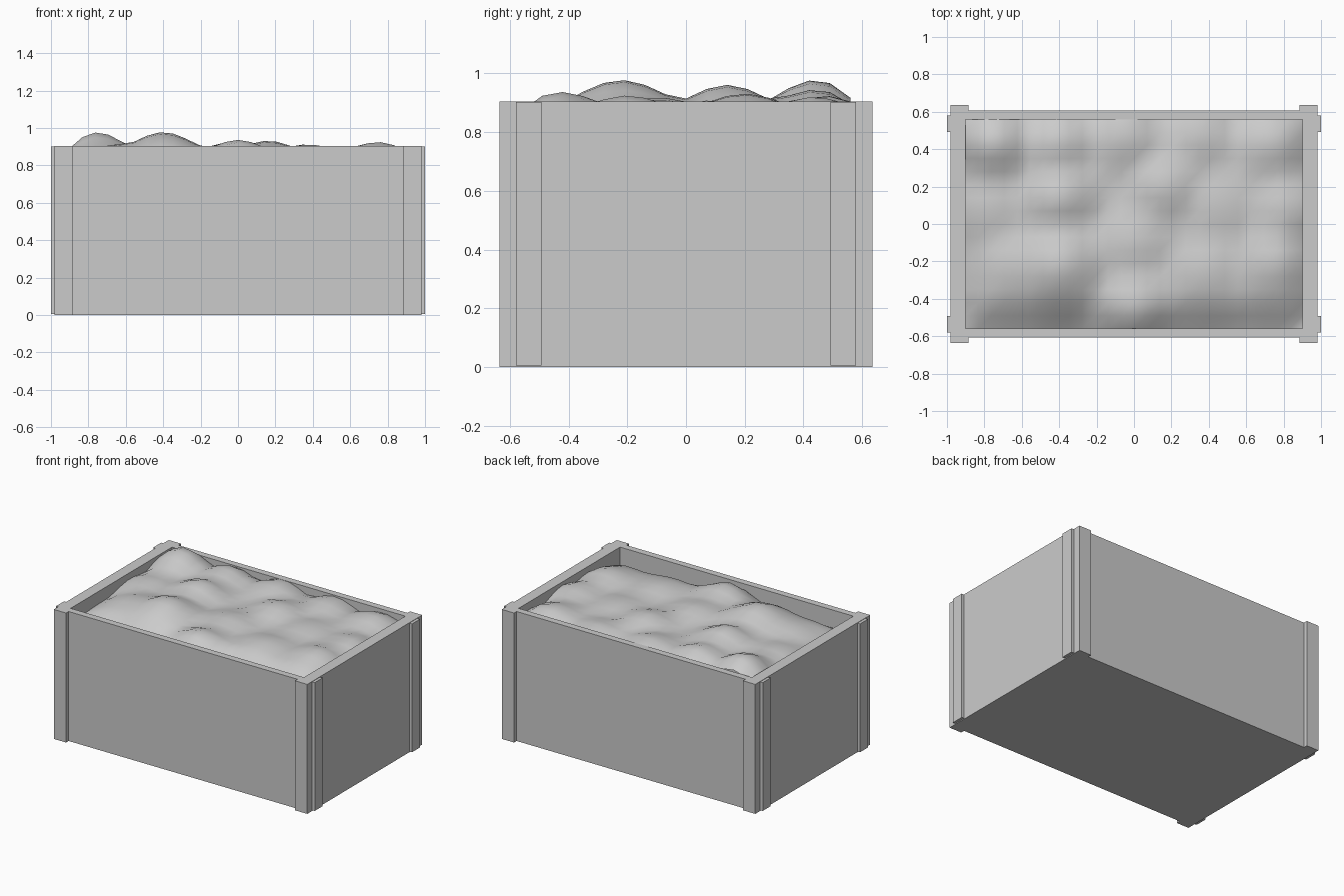
import bpy, math

if "Cube" in bpy.data.objects:
    bpy.data.objects.remove(bpy.data.objects["Cube"])

TOP = 0.905


def box(name, x0, x1, y0, y1, z0, z1):
    v = [(x, y, z) for z in (z0, z1) for x, y in ((x0, y0), (x1, y0), (x1, y1), (x0, y1))]
    f = [(3, 2, 1, 0), (4, 5, 6, 7), (0, 1, 5, 4), (1, 2, 6, 5), (2, 3, 7, 6), (3, 0, 4, 7)]
    me = bpy.data.meshes.new(name)
    me.from_pydata(v, [], f)
    ob = bpy.data.objects.new(name, me)
    bpy.context.collection.objects.link(ob)
    return ob


# Crate floor and four walls
box("floor", -0.902, 0.902, -0.56, 0.56, 0, 0.04)
for s, n in ((-1, "front"), (1, "back")):
    a, b = sorted((s * 0.56, s * 0.607))
    box(n + "_wall", -0.98, 0.98, a, b, 0, TOP)
for s, n in ((-1, "left"), (1, "right")):
    a, b = sorted((s * 0.902, s * 0.98))
    box(n + "_wall", a, b, -0.56, 0.56, 0, TOP)

# Corner battens: one on each long wall end, one on each short wall end
for sx, nx in ((-1, "left"), (1, "right")):
    for sy, ny in ((-1, "front"), (1, "back")):
        xa, xb = sorted((sx * 0.885, sx * 0.98))
        ya, yb = sorted((sy * 0.607, sy * 0.635))
        box(f"{ny}_{nx}_long_batten", xa, xb, ya, yb, 0, TOP)
        xa, xb = sorted((sx * 0.98, sx * 1.0))
        ya, yb = sorted((sy * 0.493, sy * 0.58))
        box(f"{ny}_{nx}_side_batten", xa, xb, ya, yb, 0.005, 0.902)

# Heaped soil filling: mounds given as x, y, height, radius
mounds = [
    (-0.75, 0.44, 0.978, 0.13), (-0.40, -0.22, 0.978, 0.15), (-0.62, -0.22, 0.915, 0.14),
    (-0.40, 0.14, 0.962, 0.13), (-0.40, 0.44, 0.945, 0.13), (-0.04, 0.48, 0.925, 0.14),
    (0.36, 0.48, 0.912, 0.14), (0.73, 0.44, 0.922, 0.13), (0.16, 0.20, 0.932, 0.13),
    (0.00, -0.10, 0.918, 0.14), (0.00, -0.43, 0.937, 0.13), (0.38, -0.25, 0.912, 0.14),
    (0.75, -0.20, 0.925, 0.13), (0.80, 0.08, 0.91, 0.13), (0.45, 0.10, 0.90, 0.15),
    (-0.75, 0.10, 0.90, 0.15),
]


def soil_height(x, y):
    edge = min(0.9 - abs(x), 0.56 - abs(y))
    base = 0.855 - 0.05 * math.exp(-edge / 0.07) - (0.03 if y < -0.45 else 0)
    return max(base + (h - base) * math.exp(-((x - mx) ** 2 + (y - my) ** 2) / (2 * r * r))
               for mx, my, h, r in mounds)


NX, NY = 26, 16
verts = []
for j in range(NY + 1):
    for i in range(NX + 1):
        x = -0.902 + 1.804 * i / NX
        y = -0.56 + 1.12 * j / NY
        verts.append((x, y, soil_height(x, y)))
faces = []
for j in range(NY):
    for i in range(NX):
        a = j * (NX + 1) + i
        faces += [(a, a + 1, a + NX + 2), (a, a + NX + 2, a + NX + 1)]
me = bpy.data.meshes.new("soil")
me.from_pydata(verts, [], faces)
me.polygons.foreach_set("use_smooth", [True] * len(faces))
soil = bpy.data.objects.new("soil", me)
bpy.context.collection.objects.link(soil)
